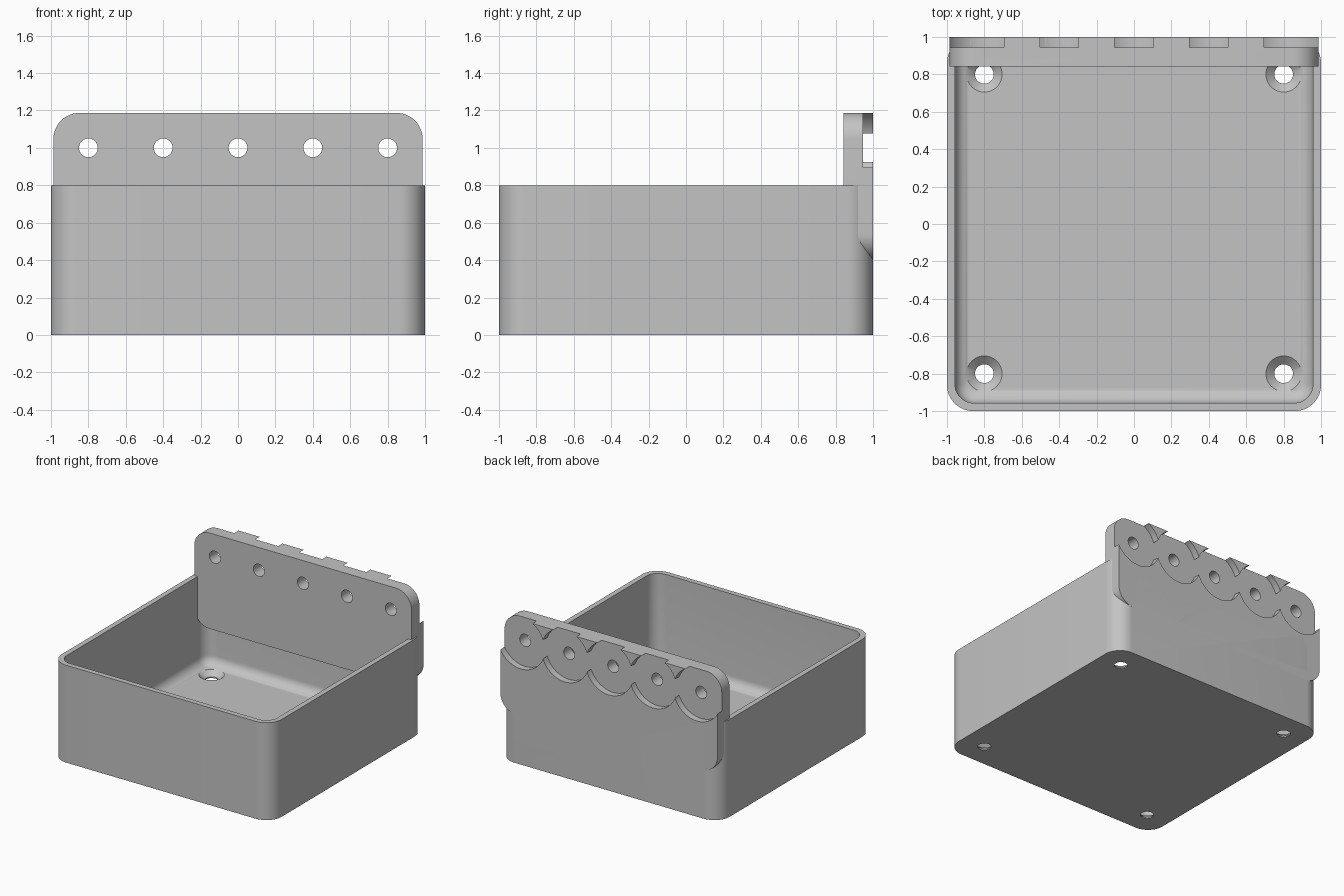
import bpy
import bmesh
import math
from mathutils import Matrix, Vector

cube = bpy.data.objects.get("Cube")
if cube:
    bpy.data.objects.remove(cube, do_unlink=True)

grey = bpy.data.materials.new("plain grey")
grey.use_nodes = True
GREY = (0.55, 0.55, 0.55, 1)
grey.diffuse_color = GREY
grey.node_tree.nodes["Principled BSDF"].inputs["Base Color"].default_value = GREY

BACKWARD = Matrix.Rotation(math.radians(90), 4, 'X')  # local z becomes -y, local y becomes z


def finish(bm, name):
    bmesh.ops.recalc_face_normals(bm, faces=bm.faces)
    mesh = bpy.data.meshes.new(name)
    bm.to_mesh(mesh)
    bm.free()
    mesh.materials.append(grey)
    obj = bpy.data.objects.new(name, mesh)
    bpy.context.collection.objects.link(obj)
    return obj


def rounded_block(name, rings, matrix=Matrix(), steps=12):
    """Loft rounded rectangles; each ring is (level, half width, half height, corner radius)."""
    bm = bmesh.new()
    loops = []
    for level, hx, hy, r in rings:
        loop = []
        for quarter, (sx, sy) in enumerate([(1, 1), (-1, 1), (-1, -1), (1, -1)]):
            for i in range(steps + 1):
                a = math.pi / 2 * (quarter + i / steps)
                x = sx * (hx - r) + r * math.cos(a)
                y = sy * (hy - r) + r * math.sin(a)
                loop.append(bm.verts.new((x, y, level)))
        loops.append(loop)
    for low, high in zip(loops, loops[1:]):
        n = len(low)
        for i in range(n):
            j = (i + 1) % n
            bm.faces.new((low[i], low[j], high[j], high[i]))
    bm.faces.new(list(reversed(loops[0])))
    bm.faces.new(loops[-1])
    bm.transform(matrix)
    return finish(bm, name)


def round_cutter(name, centre, r1, r2, depth, turn=Matrix(), segments=48):
    bm = bmesh.new()
    bmesh.ops.create_cone(bm, cap_ends=True, segments=segments, radius1=r1, radius2=r2,
                          depth=depth, matrix=Matrix.Translation(Vector(centre)) @ turn)
    return finish(bm, name)


def cut(target, cutter, keep=False):
    bpy.ops.object.select_all(action='DESELECT')
    bpy.context.view_layer.objects.active = target
    target.select_set(True)
    mod = target.modifiers.new("cut", 'BOOLEAN')
    mod.operation = 'DIFFERENCE'
    mod.solver = 'EXACT'
    mod.object = cutter
    bpy.ops.object.modifier_apply(modifier=mod.name)
    if not keep:
        bpy.data.objects.remove(cutter, do_unlink=True)


# Open tray with rounded corners
HEIGHT, FLOOR, INNER, FILLET = 0.8, 0.05, 0.957, 0.08
tray = rounded_block("tray", [(0, 1, 1, 0.14), (HEIGHT, 1, 1, 0.14)])

# Cavity with a filleted bottom edge
rings = []
for i in range(9):
    a = math.pi / 2 * i / 8
    inset = FILLET * (1 - math.sin(a))
    half = INNER - inset
    rings.append((FLOOR + FILLET * (1 - math.cos(a)), half, half, 0.1 - inset))
rings.append((HEIGHT + 0.2, INNER, INNER, 0.1))
cut(tray, rounded_block("cavity_cutter", rings))

# Countersunk screw holes in the floor
for x in (-0.8, 0.8):
    for y in (-0.8, 0.8):
        cut(tray, round_cutter("screw_hole_cutter", (x, y, 0), 0.05, 0.05, 0.3))
        cut(tray, round_cutter("countersink_cutter", (x, y, 0.035), 0.05, 0.106, 0.05))

# Upright hanging plate across the back
BOTTOM, TOP = 0.4, 1.187
half_height = (TOP - BOTTOM) / 2
plate = rounded_block("back_plate",
                      [(-1, 0.987, half_height, 0.14), (-0.842, 0.987, half_height, 0.14)],
                      Matrix.Translation((0, 0, (TOP + BOTTOM) / 2)) @ BACKWARD)

# Row of holes, each with an overlapping shallow round pocket behind
for i in range(-2, 3):
    x = i * 0.4
    cut(plate, round_cutter("hole_cutter", (x, 0.9, 1), 0.05, 0.05, 0.5, BACKWARD))
    pocket = round_cutter("pocket_cutter", (x, 1.045, 1), 0.214, 0.214, 0.2, BACKWARD, 96)
    cut(tray, pocket, keep=True)
    cut(plate, pocket)

# Smooth rounded surfaces, crisp edges
for obj in (tray, plate):
    bpy.ops.object.select_all(action='DESELECT')
    bpy.context.view_layer.objects.active = obj
    obj.select_set(True)
    bpy.ops.object.shade_smooth_by_angle(angle=math.radians(30))
